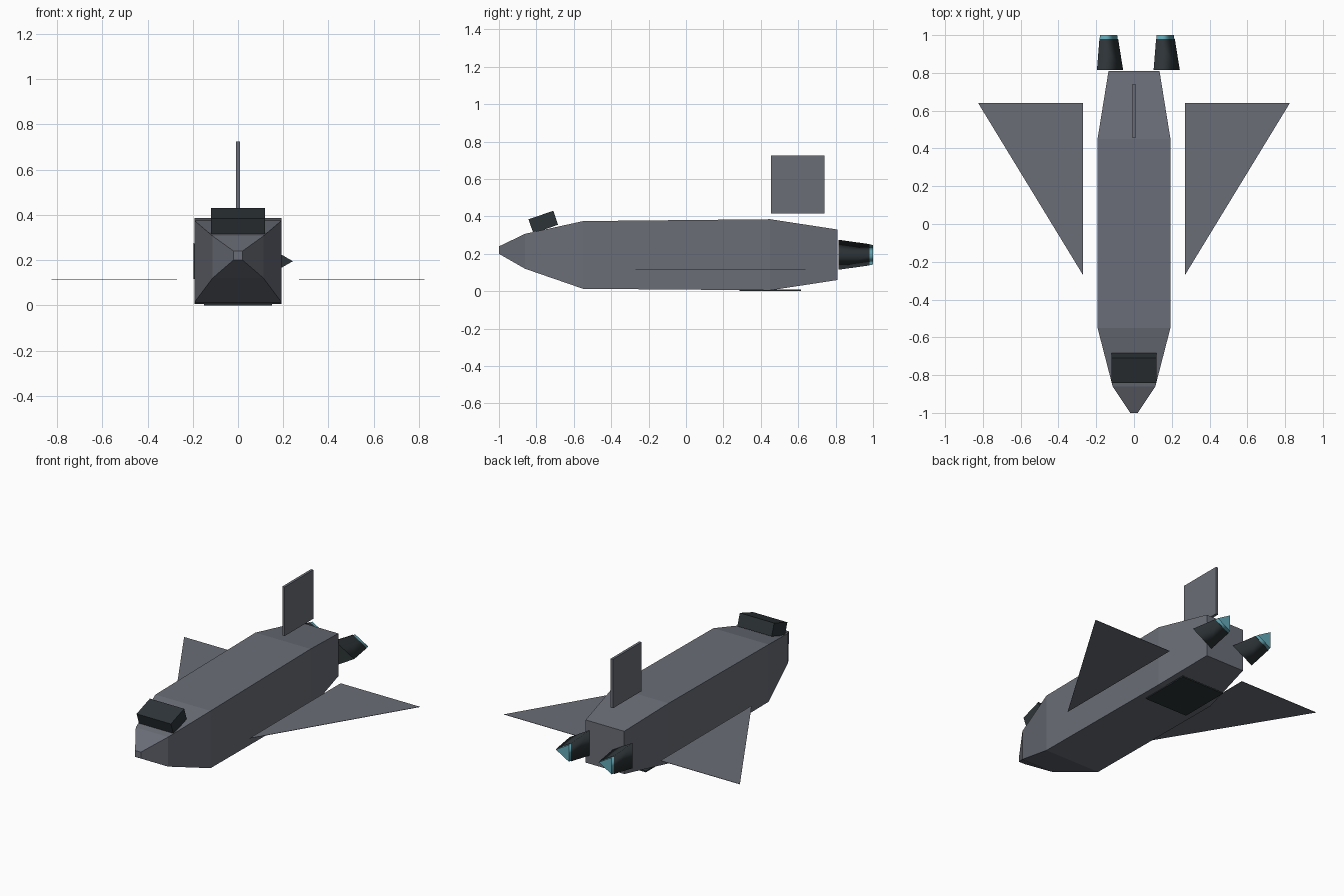
import bpy, bmesh, math
from mathutils import Matrix, Vector

cube = bpy.data.objects.get("Cube")
if cube:
    bpy.data.objects.remove(cube, do_unlink=True)


def material(name, rgb):
    m = bpy.data.materials.new(name)
    m.use_nodes = True
    m.diffuse_color = (*rgb, 1)
    bsdf = next(n for n in m.node_tree.nodes if n.type == 'BSDF_PRINCIPLED')
    bsdf.inputs["Base Color"].default_value = (*rgb, 1)
    return m


hull_grey = material("hull grey", (0.145, 0.155, 0.185))
dark_slate = material("dark slate", (0.027, 0.035, 0.039))
glow_teal = material("glow teal", (0.13, 0.40, 0.48))


def finish(name, bm, mat):
    bmesh.ops.recalc_face_normals(bm, faces=bm.faces)
    mesh = bpy.data.meshes.new(name)
    bm.to_mesh(mesh)
    bm.free()
    mesh.materials.append(mat)
    obj = bpy.data.objects.new(name, mesh)
    bpy.context.collection.objects.link(obj)
    return obj


def loft(name, rings, mat, smooth_sides=False):
    """Skin a row of equal-sized rings and cap both ends."""
    bm = bmesh.new()
    loops = [[bm.verts.new(p) for p in ring] for ring in rings]
    n = len(loops[0])
    for a, b in zip(loops, loops[1:]):
        for i in range(n):
            j = (i + 1) % n
            bm.faces.new((a[i], a[j], b[j], b[i])).smooth = smooth_sides
    bm.faces.new(loops[0])
    bm.faces.new(loops[-1])
    return finish(name, bm, mat)


def box(name, centre, size, mat, tilt=0):
    bm = bmesh.new()
    bmesh.ops.create_cube(bm, size=1)
    bm.transform(Matrix.Translation(centre) @ Matrix.Rotation(tilt, 4, 'X')
                 @ Matrix.Diagonal((*size, 1)))
    return finish(name, bm, mat)


# Fuselage: square sections as (y, half width, bottom, top)
sections = [(-1.0, 0.02, 0.20, 0.24), (-0.86, 0.113, 0.12, 0.307),
            (-0.55, 0.193, 0.013, 0.375), (0.45, 0.193, 0.005, 0.385),
            (0.81, 0.135, 0.06, 0.33)]
loft("fuselage", [[(-w, y, lo), (w, y, lo), (w, y, hi), (-w, y, hi)]
                  for y, w, lo, hi in sections], hull_grey)

# Cockpit block, tail fin and belly hatch
box("cockpit", (0, -0.763, 0.37), (0.24, 0.14, 0.079), dark_slate, math.radians(19))
box("tail_fin", (0, 0.598, 0.57), (0.016, 0.286, 0.31), hull_grey)
box("belly_hatch", (0, 0.45, 0.004), (0.30, 0.33, 0.008), dark_slate)


# Wings: thin triangular plates standing off the hull
def wing(name, side):
    outline = [(0.27, -0.27), (0.825, 0.64), (0.27, 0.64)]
    loft(name, [[(side * x, y, z) for x, y in outline] for z in (0.114, 0.116)],
         hull_grey)


# Engines: three-sided tapering nozzles with glowing ends
def triangle(x, y, radius):
    angles = [i * math.tau / 3 for i in range(3)]
    return [(x + radius * math.cos(a), y, 0.195 + radius * math.sin(a)) for a in angles]


for label, side in (("left", 1), ("right", -1)):
    wing(label + "_wing", side)
    x = side * 0.15
    loft(label + "_engine", [triangle(x, 0.815, 0.0925), triangle(x, 0.98, 0.066)],
         dark_slate, True)
    loft(label + "_engine_glow", [triangle(x, 0.975, 0.064), triangle(x, 1.0, 0.061)],
         glow_teal, True)
